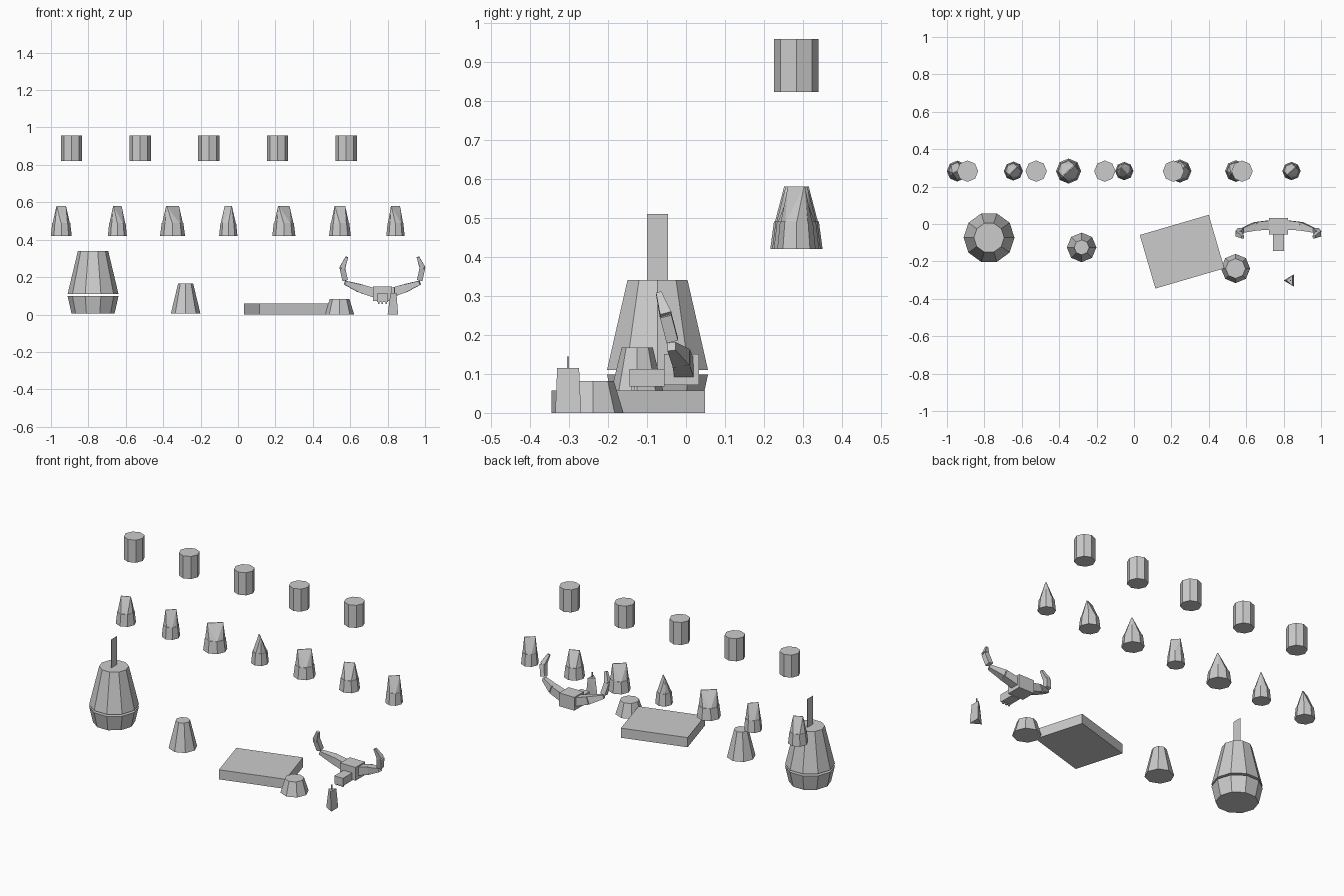
import bpy, bmesh, math
from mathutils import Vector, Matrix

if "Cube" in bpy.data.objects:
    bpy.data.objects.remove(bpy.data.objects["Cube"])

GREY = bpy.data.materials.new("plain grey")
GREY.diffuse_color = (0.6, 0.6, 0.6, 1)
GREY.use_nodes = True
GREY.node_tree.nodes["Principled BSDF"].inputs["Base Color"].default_value = GREY.diffuse_color


def finish(name, bm):
    bmesh.ops.recalc_face_normals(bm, faces=bm.faces)
    mesh = bpy.data.meshes.new(name)
    bm.to_mesh(mesh)
    bm.free()
    mesh.materials.append(GREY)
    ob = bpy.data.objects.new(name, mesh)
    bpy.context.collection.objects.link(ob)
    return ob


def frustum(name, x, y, z0, z1, r0, r1, sides=8, turn=0):
    bm = bmesh.new()
    m = Matrix.Translation((x, y, (z0 + z1) / 2)) @ Matrix.Rotation(turn, 4, 'Z')
    m = m @ Matrix.Rotation(math.pi / 2, 4, 'Z')
    bmesh.ops.create_cone(bm, cap_ends=True, segments=sides, radius1=r0,
                          radius2=r1, depth=z1 - z0, matrix=m)
    return finish(name, bm)


def box(name, centre, size, turn=0):
    bm = bmesh.new()
    m = (Matrix.Translation(centre) @ Matrix.Rotation(turn, 4, 'Z')
         @ Matrix.Diagonal((*size, 1)))
    bmesh.ops.create_cube(bm, size=1, matrix=m)
    return finish(name, bm)


def hull(name, points):
    bm = bmesh.new()
    for p in points:
        bm.verts.new(p)
    bmesh.ops.convex_hull(bm, input=bm.verts)
    return finish(name, bm)


def limb(name, a, b, w0, w1):
    """Tapered square bar from a to b."""
    a, b = Vector(a), Vector(b)
    d = (b - a).normalized()
    u = d.cross(Vector((0, 1, 0))).normalized()
    v = d.cross(u)
    hull(name, [p + (u * s + v * t) * w / 2 for p, w in ((a, w0), (b, w1))
                for s in (-1, 1) for t in (-1, 1)])


# Large ten-sided vessel, split by a narrow gap, with a thin upright blade
frustum("vessel_base", -0.775, -0.073, 0.005, 0.098, 0.115, 0.136, 10)
frustum("vessel_top", -0.775, -0.073, 0.11, 0.34, 0.136, 0.081, 10)
box("vessel_blade", (-0.775, -0.073, 0.42), (0.002, 0.055, 0.18))

# Small tapered pot
frustum("small_pot", -0.28, -0.125, 0.005, 0.167, 0.079, 0.04, 8)

# Turned slab and low stump
box("slab", (0.257, -0.148, 0.029), (0.384, 0.298, 0.058), math.radians(-163.7))
frustum("low_stump", 0.543, -0.238, 0, 0.082, 0.078, 0.053)

# Three-sided shard with thin spike
frustum("shard", 0.835, -0.302, 0, 0.115, 0.038, 0.031, 3, math.pi / 2 * 2)
bpy.data.objects.remove(bpy.data.objects["shard"])
hull("shard", [(0.80, -0.302, 0), (0.856, -0.335, 0), (0.856, -0.269, 0),
               (0.815, -0.302, 0.115), (0.847, -0.33, 0.115), (0.847, -0.274, 0.115)])
box("shard_spike", (0.836, -0.302, 0.128), (0.005, 0.005, 0.034))

# Crab-like creature: body, snout, teeth and two raised arms
CX = 0.772
box("creature_body", (CX, -0.012, 0.111), (0.102, 0.09, 0.08))
box("creature_snout", (CX, -0.1, 0.09), (0.058, 0.09, 0.046))
for i in range(3):
    box("creature_tooth", (CX + (i - 1) * 0.02, -0.135, 0.063), (0.009, 0.009, 0.012))
joints = [(0.04, -0.005, 0.115), (0.12, -0.012, 0.14), (0.2, -0.037, 0.17)]
claw = [(0.2, -0.035, 0.185), (0.214, -0.052, 0.25), (0.19, -0.07, 0.307)]
for s in (-1, 1):
    def at(p):
        return (CX + s * p[0], p[1], p[2])
    limb("creature_shoulder", at(joints[0]), at(joints[1]), 0.05, 0.045)
    limb("creature_upper_arm", at(joints[1]), at(joints[2]), 0.045, 0.022)
    limb("creature_forearm", at(claw[0]), at(claw[1]), 0.03, 0.03)
    limb("creature_claw", at(claw[1]), at(claw[2]), 0.03, 0.014)

# Row of ridge-topped crystals: x, base radius, ridge length, ridge angle
crystals = [(-0.945, 0.056, 0.055, 25), (-0.645, 0.051, 0.06, 45),
            (-0.35, 0.067, 0.088, 42), (-0.052, 0.049, 0.052, -45),
            (0.245, 0.062, 0.078, 42), (0.545, 0.058, 0.06, 22),
            (0.842, 0.049, 0.062, 42)]
for x, r, length, angle in crystals:
    y, a = 0.283, math.radians(angle)
    frustum("crystal_collar", x, y, 0.42, 0.49, r, r * 0.86)
    ring = [(x + r * 0.84 * math.cos(k * math.pi / 4),
             y + r * 0.84 * math.sin(k * math.pi / 4), 0.485) for k in range(8)]
    c, s, n = math.cos(a) * length / 2, math.sin(a) * length / 2, 0.06
    ridge = [(x + e * c - f * n * s, y + e * s + f * n * c, 0.58)
             for e in (-1, 1) for f in (-1, 1)]
    hull("crystal_wedge", ring + ridge)

# Row of floating octagonal drums
for i in range(5):
    frustum("drum", -0.89 + i * 0.367, 0.2825, 0.822, 0.958, 0.057, 0.057)
